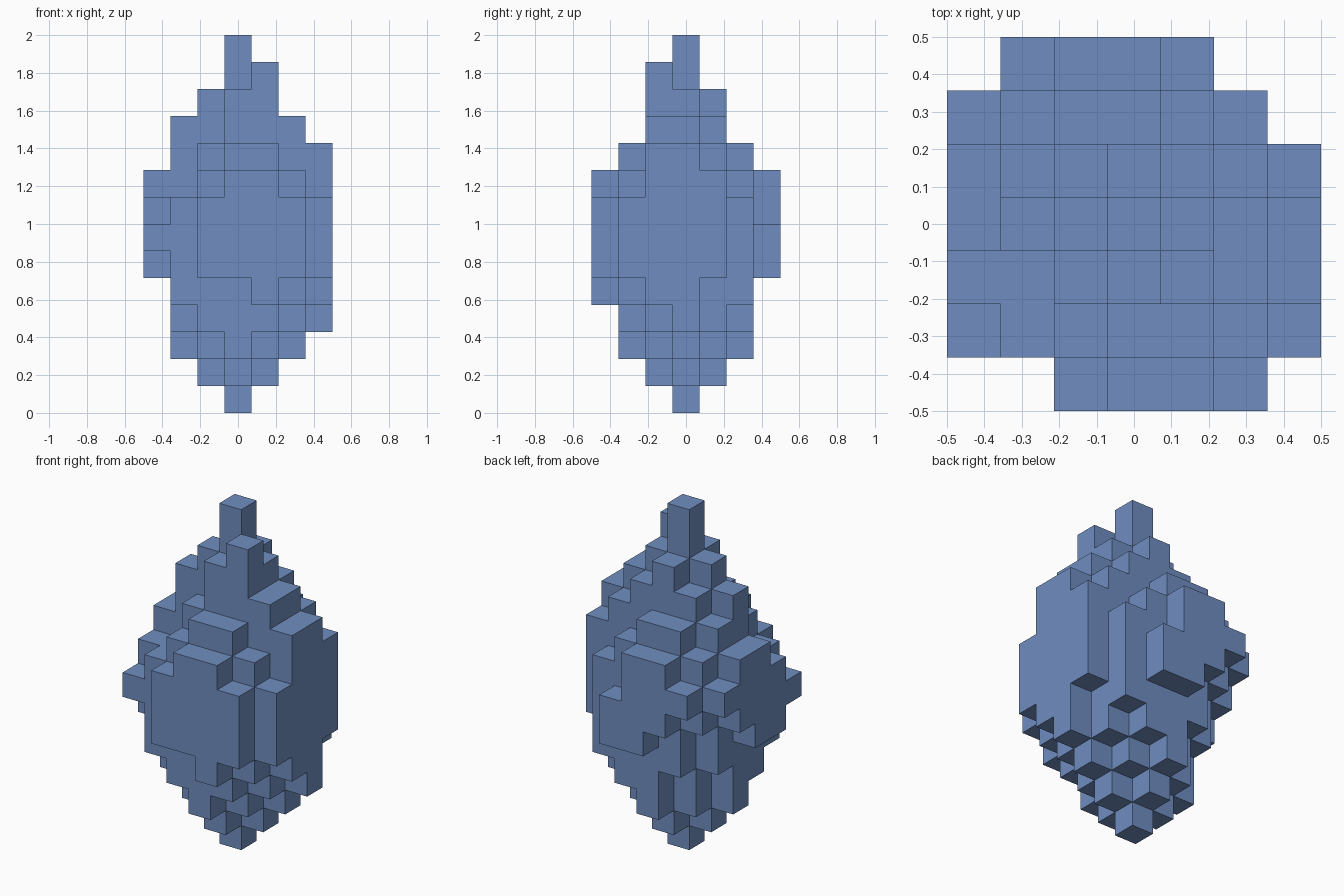
import bpy
import bmesh
from mathutils import Vector

cube = bpy.data.objects.get("Cube")
if cube:
    bpy.data.objects.remove(cube, do_unlink=True)

CELL = 1 / 7

# Column tops and undersides, one hex digit per column.
# Rows run back to front, characters left to right; "." is an empty column.
TOPS = [".8997..", "89aa98.", "9abcba9", "9bcecba", "88acdba", "789aa98", "..8998."]
UNDERSIDES = [".7655..", "764234.", "6421235", "5210123", "5321234", "6432345", "..5545."]

# Solid cells between the underside and top of every column
solid = set()
for row, (tops, lows) in enumerate(zip(TOPS, UNDERSIDES)):
    for col, (top, low) in enumerate(zip(tops, lows)):
        if top != ".":
            for level in range(int(low, 16), int(top, 16)):
                solid.add((col - 3, 3 - row, level))


def add_side(bm, cell, axis, sign):
    """Add one square on the exposed side of a cell."""
    normal, u, v = Vector(), Vector(), Vector()
    normal[axis] = sign
    u[(axis + 1) % 3] = 1
    v[(axis + 2) % 3] = sign
    centre = Vector(cell) + Vector((0, 0, 0.5)) + normal / 2
    corners = [(-1, -1), (1, -1), (1, 1), (-1, 1)]
    bm.faces.new([bm.verts.new((centre + (u * a + v * b) / 2) * CELL) for a, b in corners])


# Outer skin of the stepped crystal
bm = bmesh.new()
for cell in sorted(solid):
    for axis in range(3):
        for sign in (-1, 1):
            neighbour = list(cell)
            neighbour[axis] += sign
            if tuple(neighbour) not in solid:
                add_side(bm, cell, axis, sign)
bmesh.ops.remove_doubles(bm, verts=bm.verts, dist=CELL / 100)

mesh = bpy.data.meshes.new("stepped_crystal")
bm.to_mesh(mesh)
bm.free()
crystal = bpy.data.objects.new("stepped_crystal", mesh)
bpy.context.collection.objects.link(crystal)

# Single flat blue
blue = bpy.data.materials.new("crystal_blue")
blue.use_nodes = True
colour = (0.16, 0.27, 0.53, 1)
blue.diffuse_color = colour
blue.node_tree.nodes["Principled BSDF"].inputs["Base Color"].default_value = colour
mesh.materials.append(blue)
